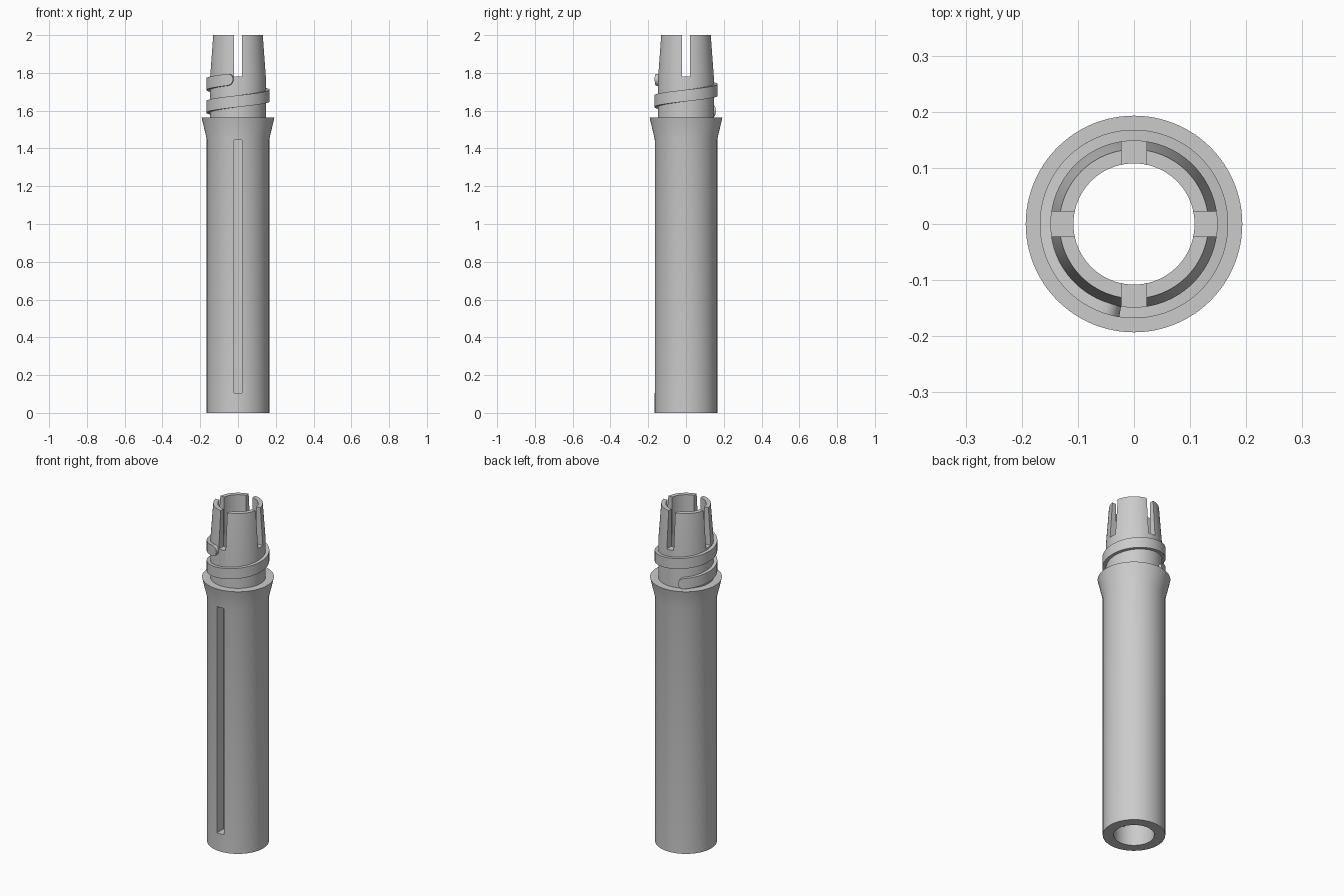
import bpy, bmesh, math
from mathutils import Vector

cube = bpy.data.objects.get("Cube")
if cube:
    bpy.data.objects.remove(cube, do_unlink=True)

grey = bpy.data.materials.new("plain grey")
grey.use_nodes = True
grey.diffuse_color = (0.6, 0.6, 0.6, 1)
grey.node_tree.nodes["Principled BSDF"].inputs["Base Color"].default_value = (0.6, 0.6, 0.6, 1)

SEGMENTS = 96


def make_object(name, bm):
    bmesh.ops.recalc_face_normals(bm, faces=bm.faces)
    mesh = bpy.data.meshes.new(name)
    bm.to_mesh(mesh)
    bm.free()
    mesh.materials.append(grey)
    obj = bpy.data.objects.new(name, mesh)
    bpy.context.collection.objects.link(obj)
    return obj


def activate(obj):
    bpy.ops.object.select_all(action='DESELECT')
    obj.select_set(True)
    bpy.context.view_layer.objects.active = obj


def smooth(obj):
    activate(obj)
    bpy.ops.object.shade_smooth_by_angle(angle=math.radians(30))


def skin(bm, rings, closed):
    """Join matching rings of points with quads."""
    loops = [[bm.verts.new(p) for p in ring] for ring in rings]
    n = len(loops[0])
    pairs = list(zip(loops, loops[1:]))
    if closed:
        pairs.append((loops[-1], loops[0]))
    else:
        bm.faces.new(loops[0])
        bm.faces.new(loops[-1])
    for a, b in pairs:
        for i in range(n):
            j = (i + 1) % n
            bm.faces.new((a[i], a[j], b[j], b[i]))


def cut(target, low, high):
    """Subtract a box given by two corners."""
    low, high = Vector(low), Vector(high)
    bm = bmesh.new()
    bmesh.ops.create_cube(bm, size=1)
    bmesh.ops.scale(bm, vec=high - low, verts=bm.verts)
    bmesh.ops.translate(bm, vec=(low + high) / 2, verts=bm.verts)
    cutter = make_object("cutter", bm)
    cutter.hide_render = True
    mod = target.modifiers.new("cut", 'BOOLEAN')
    mod.operation = 'DIFFERENCE'
    mod.solver = 'EXACT'
    mod.object = cutter
    activate(target)
    bpy.ops.object.modifier_apply(modifier=mod.name)
    bpy.data.objects.remove(cutter, do_unlink=True)


# Hollow barrel with flared collar and tapered neck
BORE = 0.108
profile = [(BORE, 0), (0.166, 0), (0.166, 1.45), (0.193, 1.565), (0.149, 1.565),
           (0.149, 1.78), (0.133, 2), (BORE, 2)]
bm = bmesh.new()
rings = []
for s in range(SEGMENTS):
    a = math.tau * s / SEGMENTS
    rings.append([(r * math.cos(a), r * math.sin(a), z) for r, z in profile])
skin(bm, rings, True)
barrel = make_object("barrel", bm)

# Four notches in the neck and one long slot in the front
W = 0.022
cut(barrel, (-W, -0.3, 1.78), (W, 0.3, 2.1))
cut(barrel, (-0.3, -W, 1.78), (0.3, W, 2.1))
cut(barrel, (-W, -0.3, 0.105), (W, 0, 1.445))
smooth(barrel)

# Helical thread with rounded ends
START, END, TIP, HALF = 110, 621, 11, 0.031
angles = [START + TIP * (1 - math.cos(math.pi * i / 16)) for i in range(8)]
angles += [START + TIP + i * 4 for i in range(int((END - START - 2 * TIP) / 4) + 1)]
angles += [END - TIP * (1 - math.cos(math.pi * i / 16)) for i in range(7, -1, -1)]
rings = []
for deg in angles:
    edge = min(deg - START, END - deg, TIP) / TIP
    h = HALF * max(math.sqrt(1 - (1 - edge) ** 2), 0.03)
    z = 1.59 + (deg - 90) / 360 * 0.12
    a = math.radians(deg)
    section = [(0.142, z - h), (0.168, z - h), (0.168, z + h), (0.142, z + h)]
    rings.append([(r * math.cos(a), r * math.sin(a), v) for r, v in section])
bm = bmesh.new()
skin(bm, rings, False)
smooth(make_object("thread", bm))
